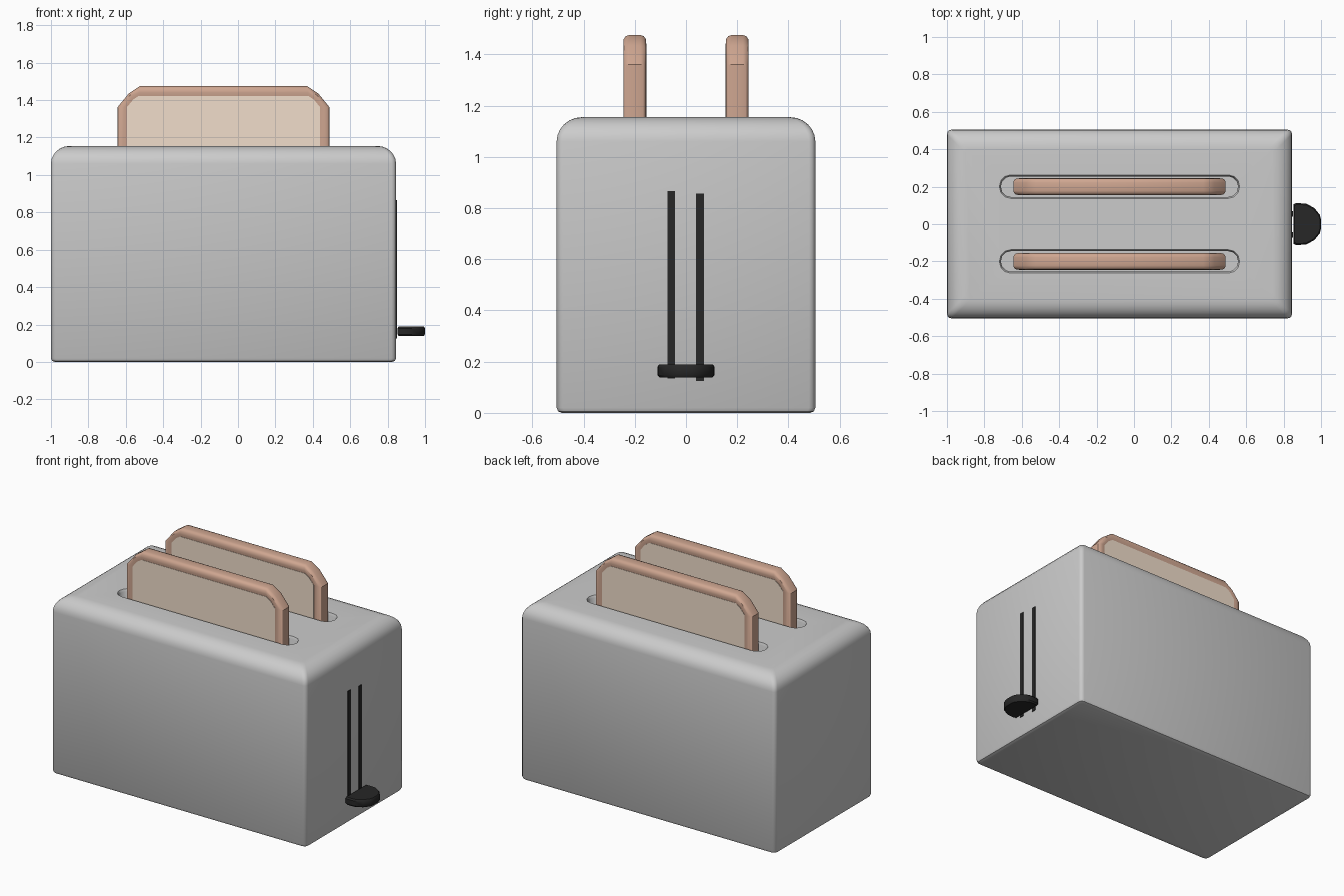
import bpy, bmesh, math

if "Cube" in bpy.data.objects:
    bpy.data.objects.remove(bpy.data.objects["Cube"])

CX = -0.0775          # centre of body, slots and bread along x


def material(name, rgb):
    m = bpy.data.materials.new(name)
    m.diffuse_color = (*rgb, 1)
    m.use_nodes = True
    m.node_tree.nodes["Principled BSDF"].inputs["Base Color"].default_value = m.diffuse_color
    return m


CRUST = material("crust_brown", (0.62, 0.38, 0.28))
CRUMB = material("crumb_tan", (0.88, 0.73, 0.60))
BLACK = material("black_plastic", (0.02, 0.02, 0.02))


def smooth(obj, angle=35):
    bpy.ops.object.select_all(action='DESELECT')
    bpy.context.view_layer.objects.active = obj
    obj.select_set(True)
    bpy.ops.object.shade_smooth_by_angle(angle=math.radians(angle))


def loft(name, rings, mat=None):
    """Skin a list of equal-length point rings and cap both ends."""
    bm = bmesh.new()
    vr = [[bm.verts.new(p) for p in r] for r in rings]
    n = len(vr[0])
    for a, b in zip(vr, vr[1:]):
        for i in range(n):
            j = (i + 1) % n
            bm.faces.new((a[i], a[j], b[j], b[i]))
    bm.faces.new(vr[0][::-1])
    bm.faces.new(vr[-1])
    bmesh.ops.recalc_face_normals(bm, faces=bm.faces)
    me = bpy.data.meshes.new(name)
    bm.to_mesh(me)
    bm.free()
    obj = bpy.data.objects.new(name, me)
    bpy.context.collection.objects.link(obj)
    if mat:
        me.materials.append(mat)
    smooth(obj)
    return obj


def rounded_rect(cx, cy, hx, hy, r, z, seg):
    pts = []
    for k, (sx, sy) in enumerate(((1, 1), (-1, 1), (-1, -1), (1, -1))):
        for i in range(seg + 1):
            a = math.pi / 2 * (k + i / seg)
            pts.append((cx + sx * (hx - r) + r * math.cos(a),
                        cy + sy * (hy - r) + r * math.sin(a), z))
    return pts


# Body: softly rounded top, small radius on the uprights and base
profile = [(0.0, 0.02), (0.006, 0.006), (0.02, 0.0)]
for i in range(7):
    a = math.pi / 2 * i / 6
    profile.append((1.06 + 0.095 * math.sin(a), 0.1 * (1 - math.cos(a))))
body = loft("toaster_body", [rounded_rect(CX, 0, 0.9225 - d, 0.505 - d, 0.025, z, 3)
                             for z, d in profile])

# Bread slots with a small flared rim
for y in (-0.2, 0.2):
    levels = ((0.3, 0), (1.14, 0), (1.155, 0.008), (1.2, 0.03))
    cutter = loft("slot_cutter", [rounded_rect(CX, y, 0.634 + g, 0.055 + g, 0.053 + g, z, 3)
                                  for z, g in levels])
    cutter.hide_render = True
    mod = body.modifiers.new("slot", 'BOOLEAN')
    mod.operation = 'DIFFERENCE'
    mod.solver = 'EXACT'
    mod.object = cutter
    bpy.context.view_layer.objects.active = body
    bpy.ops.object.modifier_apply(modifier=mod.name)
    bpy.data.objects.remove(cutter)
smooth(body)


# Bread slices: rounded crust with a flat crumb face on each side
def bread_ring(y, inset):
    hw, top, base = 0.5675 - inset, 1.475 - inset, 0.4 + inset
    c = 0.12 - 1.1 * inset
    half = [(hw, base), (hw, top - c * 0.95), (hw - c * 0.5, top - c * 0.34), (hw - c, top)]
    return ([(CX + x, y, z) for x, z in half]
            + [(CX - x, y, z) for x, z in reversed(half)])


for label, y in (("front", -0.2), ("back", 0.2)):
    side = [(0.041, 0.053), (0.045, 0.035), (0.043, 0.015), (0.035, 0.004), (0.022, 0.0)]
    steps = [(-t, d) for t, d in side] + side[::-1]
    loft(label + "_bread_crust", [bread_ring(y + t, d) for t, d in steps], CRUST)
    loft(label + "_bread_crumb", [bread_ring(y + t, 0.052) for t in (-0.043, 0.043)], CRUMB)

# Two lever tracks on the right side
for label, y, z in (("left", -0.057, 0.5), ("right", 0.055, 0.49)):
    loft(label + "_lever_track", [[(x, y + a * 0.015, z + b * 0.366)
                                   for a, b in ((-1, -1), (1, -1), (1, 1), (-1, 1))]
                                  for x in (0.83, 0.849)], BLACK)

# Lever knob: half-octagon paddle with softened edges
half = [(0.853, 0.105), (0.865, 0.112), (0.92, 0.11), (0.965, 0.085), (0.993, 0.05), (1.0, 0.025)]
outline = half + [(x, -y) for x, y in reversed(half)]
loft("lever_knob", [[(0.92 + (x - 0.92) * s, y * s, z) for x, y in outline]
                    for z, s in ((0.139, 0.93), (0.148, 1), (0.18, 1), (0.189, 0.93))], BLACK)
